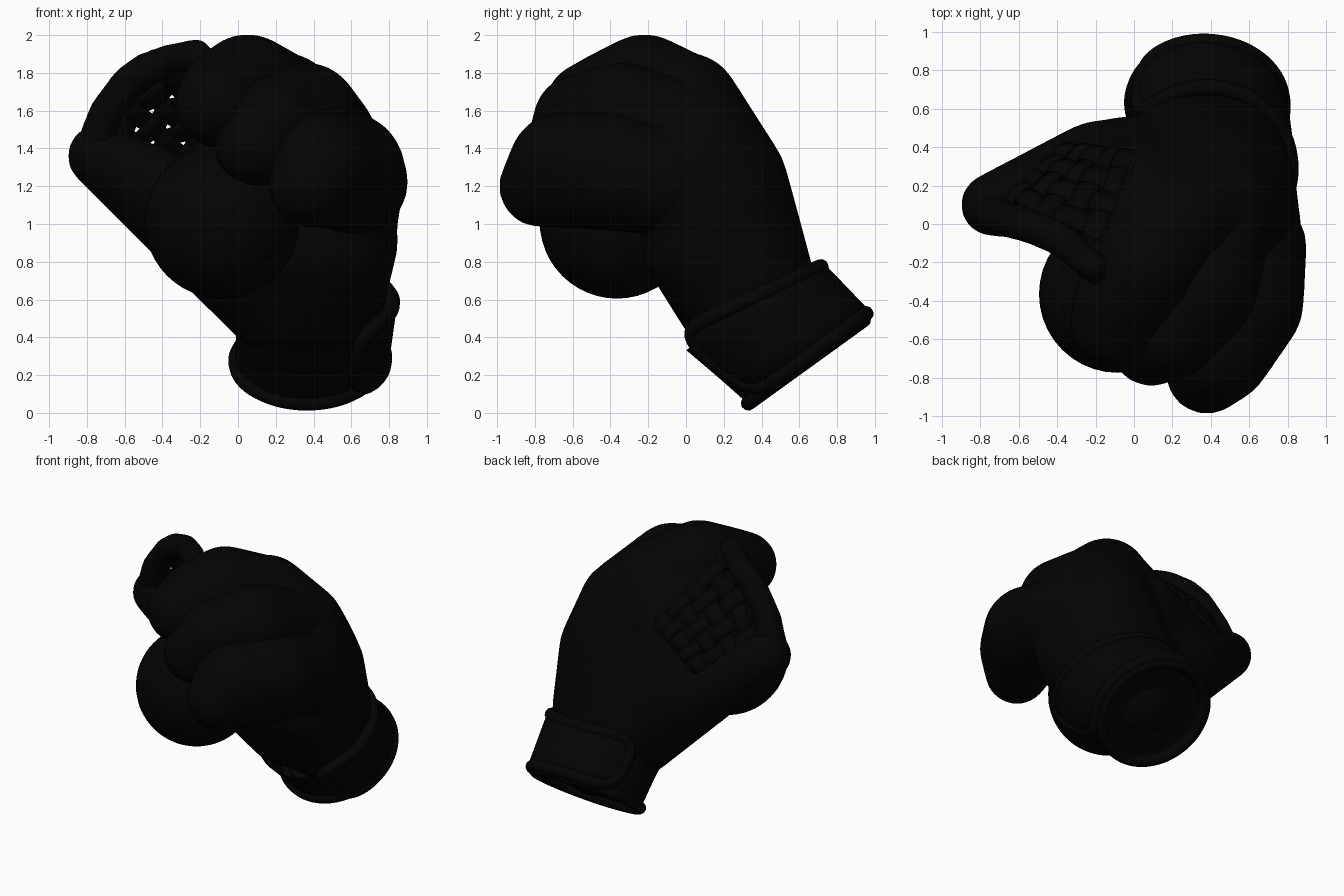
import bpy, bmesh, math
from mathutils import Vector, Matrix

if "Cube" in bpy.data.objects:
    bpy.data.objects.remove(bpy.data.objects["Cube"])

black = bpy.data.materials.new("black_leather")
black.diffuse_color = (0.001, 0.001, 0.001, 1)
black.use_nodes = True
black.node_tree.nodes["Principled BSDF"].inputs["Base Color"].default_value = black.diffuse_color


def finish(name, bm):
    me = bpy.data.meshes.new(name)
    bmesh.ops.recalc_face_normals(bm, faces=bm.faces)
    for f in bm.faces:
        f.smooth = True
    bm.to_mesh(me)
    bm.free()
    ob = bpy.data.objects.new(name, me)
    bpy.context.collection.objects.link(ob)
    me.materials.append(black)
    return ob


def padded(name, hulls, smooth=8):
    """Soft padded form: convex hulls of balls (x, y, z, r), fused and smoothed."""
    bm = bmesh.new()
    for balls in hulls:
        part = bmesh.new()
        for x, y, z, r in balls:
            bmesh.ops.create_uvsphere(part, u_segments=24, v_segments=14, radius=r,
                                      matrix=Matrix.Translation((x, y, z)))
        res = bmesh.ops.convex_hull(part, input=part.verts)
        junk = {g for g in res["geom_interior"] + res["geom_unused"]
                if isinstance(g, bmesh.types.BMVert)}
        bmesh.ops.delete(part, geom=list(junk), context='VERTS')
        tmp = bpy.data.meshes.new("tmp")
        part.to_mesh(tmp)
        part.free()
        bm.from_mesh(tmp)
        bpy.data.meshes.remove(tmp)
    ob = finish(name, bm)
    m = ob.modifiers.new("fuse", 'REMESH')
    m.mode, m.voxel_size, m.use_smooth_shade = 'VOXEL', 0.024, True
    m = ob.modifiers.new("soften", 'SMOOTH')
    m.factor, m.iterations = 0.5, smooth
    return ob


def tube(name, pts, r, cyclic=False):
    cu = bpy.data.curves.new(name, 'CURVE')
    cu.dimensions, cu.bevel_depth, cu.bevel_resolution = '3D', r, 3
    cu.use_fill_caps = True
    sp = cu.splines.new('NURBS')
    sp.points.add(len(pts) - 1)
    for p, c in zip(sp.points, pts):
        p.co = (*c, 1)
    sp.order_u, sp.use_endpoint_u, sp.use_cyclic_u = 3, True, cyclic
    sp.resolution_u = 5
    ob = bpy.data.objects.new(name, cu)
    bpy.context.collection.objects.link(ob)
    cu.materials.append(black)
    return ob


# hand shell: back of hand, heel of the palm, thumb, and the borders around the webbing
padded("hand_body", [
    [(0.28, 0.35, 0.70, 0.33), (0.47, 0.33, 0.73, 0.33), (0.60, -0.08, 1.22, 0.28),
     (0.46, 0.10, 1.44, 0.28), (0.24, 0.0, 1.62, 0.29), (0.42, 0.22, 1.22, 0.32), (0.5, 0.17, 1.1, 0.35)],
    [(0.24, 0.27, 0.62, 0.33), (0.47, 0.27, 0.66, 0.32), (0.07, 0.09, 0.89, 0.32),
     (0.52, 0.09, 0.91, 0.33), (-0.18, 0.24, 0.99, 0.30)],
    [(0.10, 0.14, 0.92, 0.28), (-0.18, 0.24, 0.99, 0.30), (-0.74, 0.1, 1.36, 0.165)],
    [(0.25, 0.3, 0.8, 0.3), (-0.39, 0.26, 1.13, 0.17), (0.03, 0.25, 1.38, 0.17)],
    [(0.06, 0.25, 1.40, 0.17), (-0.05, -0.2, 1.79, 0.17), (0.24, 0.02, 1.6, 0.28)],
    [(0.37, 0.34, 0.62, 0.36), (0.38, 0.45, 0.50, 0.33)],
], 14)

# curled fingers
fingers = {
    "outer_finger": [[(0.62, -0.12, 1.22, 0.28), (0.57, -0.41, 1.28, 0.315)],
                     [(0.57, -0.41, 1.28, 0.315), (0.44, -0.66, 1.31, 0.28), (0.38, -0.775, 1.20, 0.215)]],
    "ring_finger": [[(0.46, 0.05, 1.46, 0.27), (0.36, -0.34, 1.57, 0.285)],
                    [(0.36, -0.34, 1.57, 0.285), (0.20, -0.57, 1.55, 0.24), (0.09, -0.63, 1.41, 0.215)]],
    "middle_finger": [[(0.24, 0.0, 1.62, 0.28), (0.05, -0.22, 1.715, 0.29)],
                      [(0.05, -0.22, 1.715, 0.29), (-0.08, -0.40, 1.68, 0.24), (-0.11, -0.52, 1.63, 0.225)]],
}
for n, h in fingers.items():
    padded(n, h, 6)

# ball held in the palm
bm = bmesh.new()
bmesh.ops.create_uvsphere(bm, u_segments=40, v_segments=24, radius=0.41,
                          matrix=Matrix.Translation((-0.085, -0.365, 1.015)))
finish("ball", bm)

# webbing: woven straps over a four-cornered patch whose open edge arches with the rim
A, B = Vector((-0.76, 0.09, 1.46)), Vector((-0.36, 0.42, 1.24))
C, D = Vector((0.01, 0.385, 1.50)), Vector((-0.15, -0.22, 1.90))
ARCH = Vector((-0.11, -0.01, 0.13))


def patch(u, v, h=0.0):
    p = (A * (1 - u) + D * u) * (1 - v) + (B * (1 - u) + C * u) * v
    n = (D - A + C - B).cross(B - A + C - D).normalized()
    if n.z < 0:
        n = -n
    return p + ARCH * (4 * u * (1 - u) * (1 - v) ** 1.3) + n * (h + 0.35 * u * (1 - u) * v * (1 - v))


N, STEPS = 5, 40
bm = bmesh.new()
for way in (0, 1):
    for i in range(N):
        c = (i + 0.5) / N
        rows = []
        for s in range(STEPS + 1):
            t = s / STEPS
            h = 0.016 * math.sin(math.pi * (t * N)) * (1 if (i + way) % 2 else -1)
            row = []
            for k, lift in ((-0.39, 0), (0, 0.008), (0.39, 0)):
                w = c + k / N
                row.append(bm.verts.new(patch(*((t, w) if way else (w, t)), h + lift)))
            rows.append(row)
        for a, b in zip(rows, rows[1:]):
            for j in (0, 1):
                bm.faces.new((a[j], a[j + 1], b[j + 1], b[j]))
web = finish("woven_webbing", bm)
m = web.modifiers.new("thick", 'SOLIDIFY')
m.thickness, m.offset = 0.016, 0

# padded rim along the open edge of the webbing
rim = [(-0.77, 0.07, 1.38, 0.1), (-0.70, 0.03, 1.59, 0.09), (-0.58, 0.0, 1.75, 0.09), (-0.49, -0.03, 1.815, 0.09),
       (-0.37, -0.09, 1.865, 0.085), (-0.22, -0.22, 1.90, 0.08), (-0.14, -0.27, 1.80, 0.08)]
padded("web_rim", [[a, b] for a, b in zip(rim, rim[1:])], 5)
tube("web_side_piping", [patch(1, v, 0.0) for v in (0, 0.25, 0.5, 0.75, 0.93)], 0.02)

# wrist cuff frame: base centre, axis, sideways and backward directions
O = Vector((0.365, 0.635, 0.272))
AX, U, V = Vector((0, -0.585, 0.81)), Vector((1, 0, 0)), Vector((0, 0.81, 0.585))


def ring(h, ang, r):
    return O + AX * h + U * (r * math.cos(ang) + 0.05 * h) + V * (r * math.sin(ang) - 0.2 * h)


# cuff: lathed profile with a closed, recessed end
bm = bmesh.new()
SEG = 48
prof = [(0.0, 0.05), (0.02, 0.07), (0.02, 0.33), (0.0, 0.35), (0.0, 0.38), (0.2, 0.385), (0.42, 0.395)]
loops = [[bm.verts.new(ring(h, 2 * math.pi * s / SEG, r)) for s in range(SEG)] for h, r in prof]
bm.faces.new(loops[0])
for a, b in zip(loops, loops[1:]):
    for s in range(SEG):
        t = (s + 1) % SEG
        bm.faces.new((a[s], a[t], b[t], b[s]))
cuff = finish("wrist_cuff", bm)
bpy.context.view_layer.objects.active = cuff
cuff.select_set(True)
bpy.ops.object.shade_smooth_by_angle(angle=math.radians(35))
tube("cuff_bottom_rim", [ring(0, 2 * math.pi * s / 24, 0.38) for s in range(24)], 0.04, True)


# wrist strap: raised band around the outer side, wider at the front, rounded ends and piping
def strap_point(t, w):
    lo, hi = math.radians(-54), math.radians(146)
    ang = lo + (hi - lo) * t
    mid = 0.5 * (0.43 - 0.09 * math.sin(ang))
    half = mid * (1 - abs(2 * t - 1) ** 14) ** 0.5
    return ring(0.02 + mid + half * w, ang, 0.42 + 0.01 * w)


ts = [0.5 - 0.5 * math.cos(math.pi * i / 40) for i in range(41)]
bm = bmesh.new()
rows = [[bm.verts.new(strap_point(t, w)) for w in (-1, -0.5, 0, 0.5, 1)] for t in ts]
for a, b in zip(rows, rows[1:]):
    for j in range(4):
        bm.faces.new((a[j], b[j], b[j + 1], a[j + 1]))
bmesh.ops.remove_doubles(bm, verts=bm.verts, dist=0.003)
strap = finish("wrist_strap", bm)
m = strap.modifiers.new("thick", 'SOLIDIFY')
m.thickness, m.offset = 0.05, 0
edge = [strap_point(t, 1) for t in ts[1:-1]] + [strap_point(t, -1) for t in ts[-2:0:-1]]
tube("strap_piping", edge, 0.042, True)
